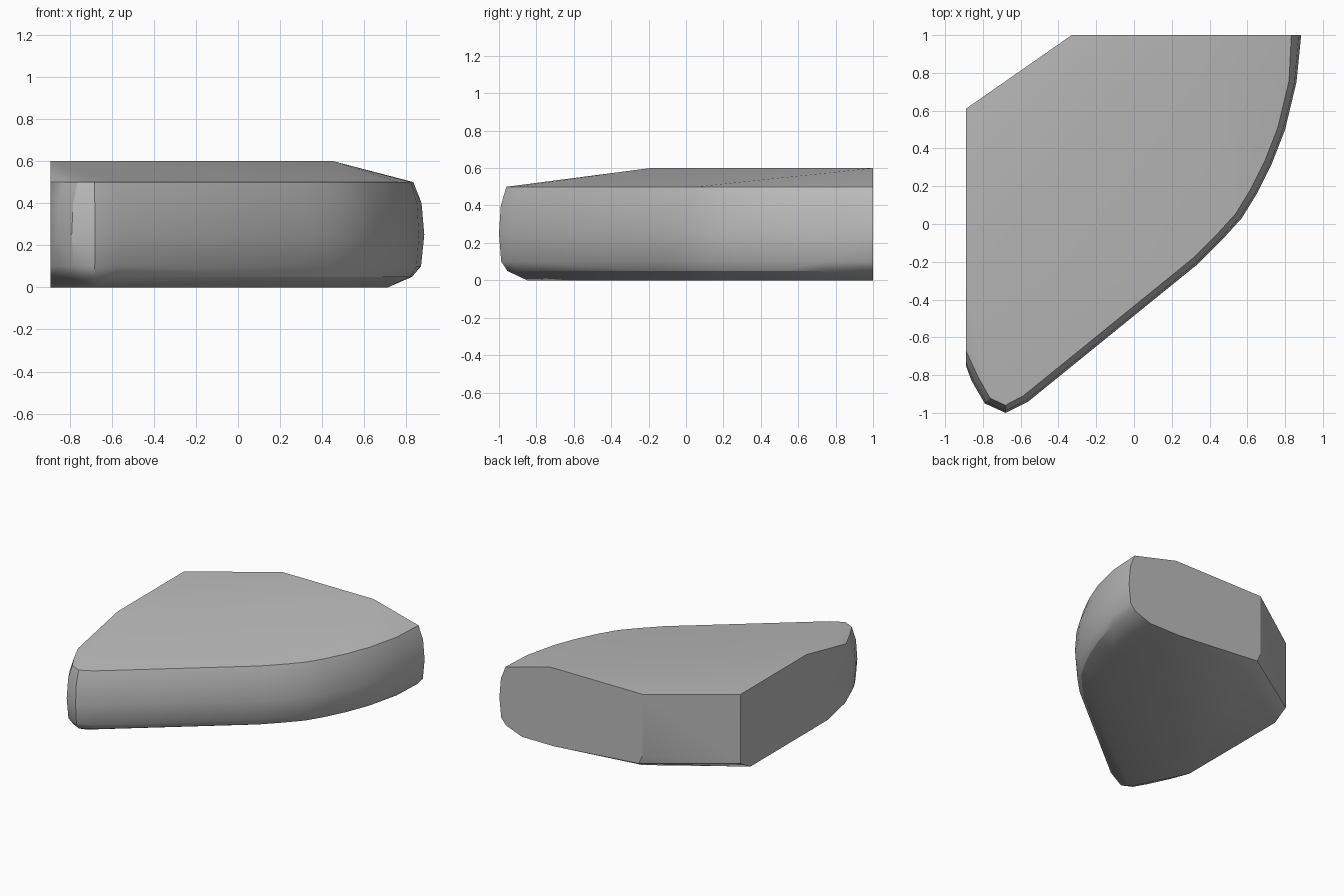
import bpy, bmesh, math
from mathutils import Vector

cube = bpy.data.objects.get("Cube")
if cube:
    bpy.data.objects.remove(cube)

# Stone colour
stone = bpy.data.materials.new("stone_grey")
stone.use_nodes = True
grey = (0.5, 0.5, 0.5, 1)
stone.diffuse_color = grey
stone.node_tree.nodes["Principled BSDF"].inputs["Base Color"].default_value = grey

# Plan of the worn edge, from the back corner round the tip to the flat side
worn_edge = [Vector(p) for p in (
    (0.885, 1), (0.86, 0.75), (0.80, 0.5), (0.73, 0.32), (0.65, 0.16),
    (0.57, 0.03), (0.47, -0.08), (0.34, -0.21), (-0.56, -0.94),
    (-0.68, -1), (-0.79, -0.95), (-0.86, -0.83), (-0.89, -0.75))]

# Rounded wall section: height and inset
section = [(0, 0.15), (0.05, 0.045), (0.1, 0.012), (0.25, 0), (0.4, 0.01), (0.5, 0.04)]


def inward(i):
    """Inset direction at a plan point; the ends slide along the cut faces."""
    if i == 0:
        return Vector((-1.3, 0))
    if i == len(worn_edge) - 1:
        return Vector((0, 2))
    along = (worn_edge[i + 1] - worn_edge[i - 1]).normalized()
    return Vector((along.y, -along.x))


points = [(*(p + inward(i) * inset), z)
          for i, p in enumerate(worn_edge) for z, inset in section]

# Flat top corners
points += [(0.45, 1, 0.6), (-0.33, 1, 0.6), (-0.89, 0.61, 0.6), (-0.89, -0.19, 0.6)]

# Chipped underside below the cut corner
points += [(-0.33, 1, 0.13), (-0.3, 1, 0.06), (-0.89, 0.61, 0.07),
           (-0.89, 0.49, 0), (-0.26, 0.9, 0), (0.42, 1, 0)]

# Wrap the corners into one solid block
bm = bmesh.new()
for p in points:
    bm.verts.new(p)
hull = bmesh.ops.convex_hull(bm, input=bm.verts)
loose = {v for v in hull["geom_interior"] + hull["geom_unused"]
         if isinstance(v, bmesh.types.BMVert)}
bmesh.ops.delete(bm, geom=list(loose), context="VERTS")
bmesh.ops.dissolve_limit(bm, angle_limit=math.radians(1), verts=bm.verts, edges=bm.edges)
bmesh.ops.recalc_face_normals(bm, faces=bm.faces)

mesh = bpy.data.meshes.new("stone_block")
bm.to_mesh(mesh)
bm.free()
mesh.materials.append(stone)
block = bpy.data.objects.new("stone_block", mesh)
bpy.context.collection.objects.link(block)

# Soft worn edges, crisp cut faces
bpy.context.view_layer.objects.active = block
block.select_set(True)
bpy.ops.object.shade_smooth_by_angle(angle=math.radians(30))
